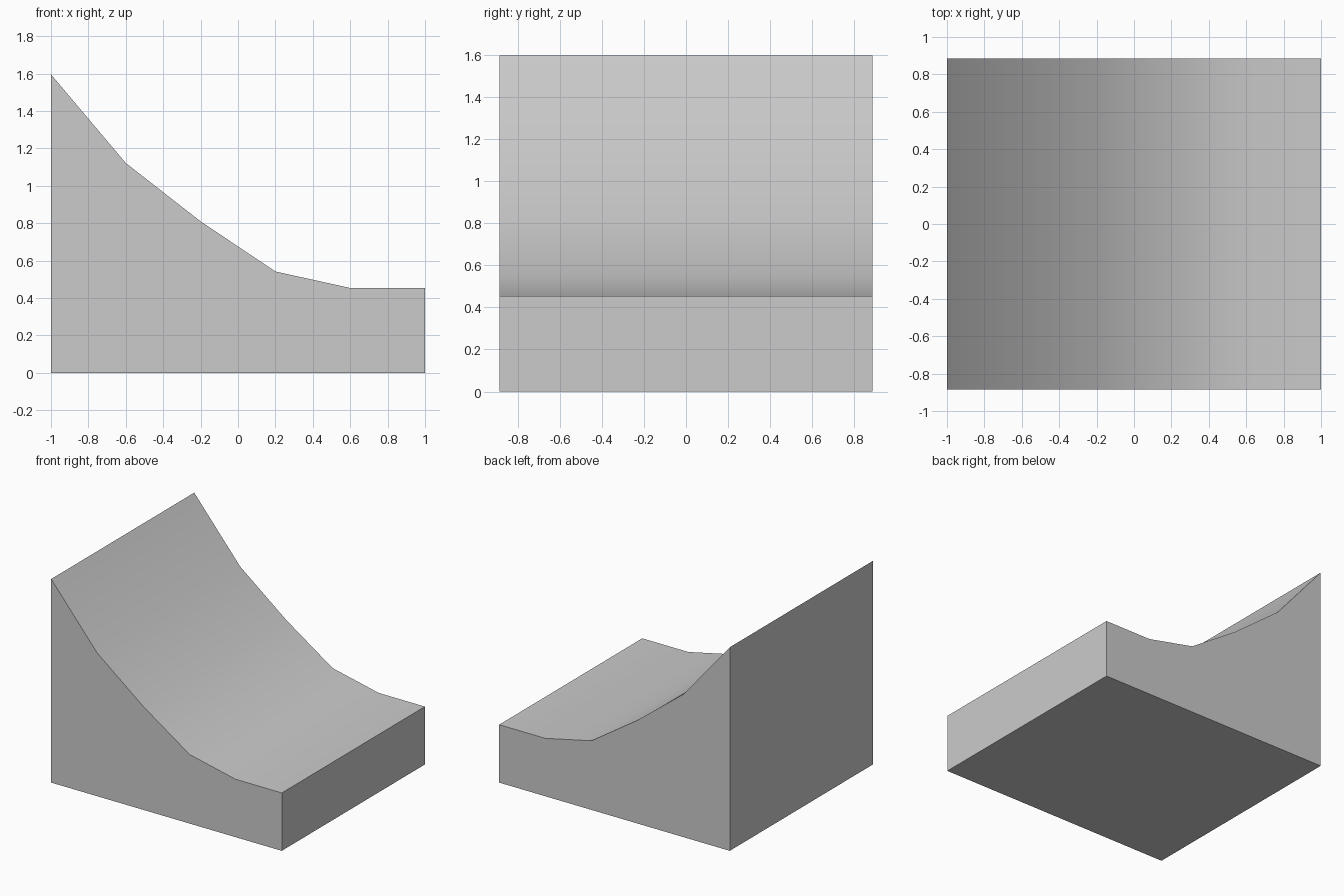
import bpy
import bmesh
from math import radians

if "Cube" in bpy.data.objects:
    bpy.data.objects.remove(bpy.data.objects["Cube"])

HALF_DEPTH = 0.886

# Side outline: flat base, then the curved top from the low lip to the high edge
profile = [(-1, 0), (1, 0), (1, 0.454), (0.6, 0.454), (0.2, 0.542),
           (-0.2, 0.81), (-0.6, 1.122), (-1, 1.596)]

# Curved ramp: extrude the outline from front to back
bm = bmesh.new()
front = bm.faces.new([bm.verts.new((x, -HALF_DEPTH, z)) for x, z in profile])
extruded = bmesh.ops.extrude_face_region(bm, geom=[front], use_keep_orig=True)
back_verts = [g for g in extruded["geom"] if isinstance(g, bmesh.types.BMVert)]
bmesh.ops.translate(bm, verts=back_verts, vec=(0, 2 * HALF_DEPTH, 0))
bmesh.ops.recalc_face_normals(bm, faces=bm.faces)

mesh = bpy.data.meshes.new("curved_ramp")
bm.to_mesh(mesh)
bm.free()
ramp = bpy.data.objects.new("curved_ramp", mesh)
bpy.context.collection.objects.link(ramp)

# Smooth the sloping top while keeping the outer edges sharp
bpy.context.view_layer.objects.active = ramp
ramp.select_set(True)
bpy.ops.object.shade_smooth_by_angle(angle=radians(30))
